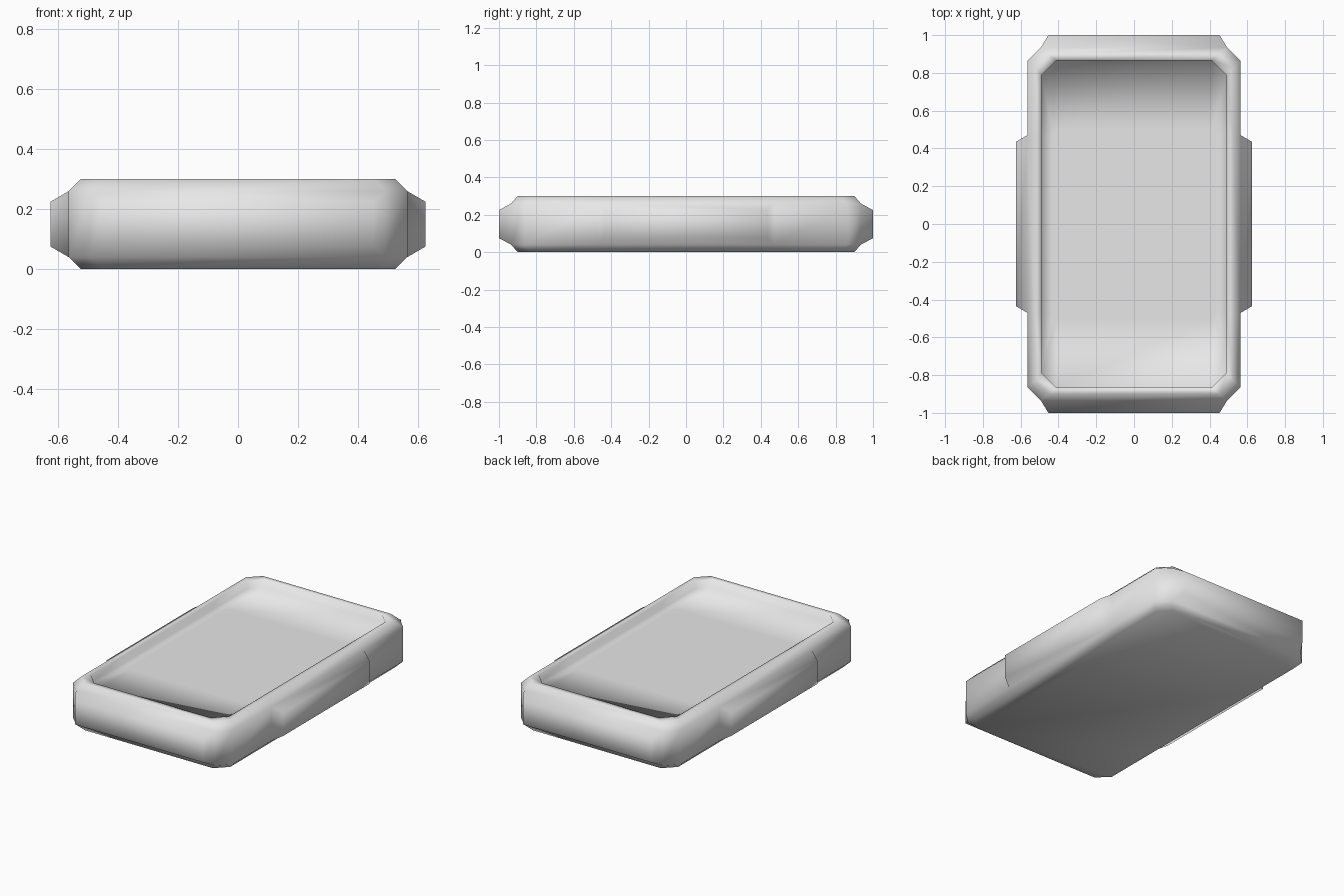
import bpy
import bmesh

cube = bpy.data.objects.get("Cube")
if cube:
    bpy.data.objects.remove(cube)

grey = bpy.data.materials.new("light_grey")
grey.use_nodes = True
grey.diffuse_color = (0.8, 0.8, 0.8, 1)
grey.node_tree.nodes["Principled BSDF"].inputs["Base Color"].default_value = (0.8, 0.8, 0.8, 1)

bm = bmesh.new()
SPLIT = 0.47


def ring(hx, hy, cut, z, split=SPLIT):
    """Rectangle with cut corners and two extra points on each long side."""
    half = [(hx, -split), (hx, split), (hx, hy - cut), (hx - cut, hy), (cut - hx, hy), (-hx, hy - cut)]
    pts = half + [(-x, -y) for x, y in half]
    # the second half repeats the long side points in order
    return [bm.verts.new((x, y, z)) for x, y in pts]


def bridge(a, b):
    n = len(a)
    return [bm.faces.new((a[i], a[(i + 1) % n], b[(i + 1) % n], b[i])) for i in range(n)]


# Chamfered shell, rim and recess walls
rings = [
    ring(0.525, 0.90, 0.072, 0.0),
    ring(0.565, 0.935, 0.072, 0.04),
    ring(0.565, 0.935, 0.072, 0.26),
    ring(0.525, 0.90, 0.072, 0.30),
    ring(0.49, 0.865, 0.078, 0.30),
    ring(0.49, 0.865, 0.078, 0.25),
    ring(0.43, 0.50, 0.02, 0.25, 0.45),
]
strips = [bridge(a, b) for a, b in zip(rings, rings[1:])]
bm.faces.new(rings[-1])
bm.faces.new(rings[0][::-1])

# Tapered pads pushed out of the two ends and the middle of the two sides
for face in list(strips[1]):
    c = face.calc_center_median()
    is_side = abs(c.y) < 0.01
    is_end = abs(c.x) < 0.01
    if not (is_side or is_end):
        continue
    out = bmesh.ops.extrude_discrete_faces(bm, faces=[face])["faces"][0]
    for v in out.verts:
        v.co.z += 0.035 if v.co.z < 0.15 else -0.035
        if is_side:
            v.co.x = 0.625 if v.co.x > 0 else -0.625
            v.co.y += -0.035 if v.co.y > 0 else 0.035
        else:
            v.co.y = 1.0 if v.co.y > 0 else -1.0
            v.co.x += -0.04 if v.co.x > 0 else 0.04

bmesh.ops.recalc_face_normals(bm, faces=bm.faces)
for f in bm.faces:
    f.smooth = True
mesh = bpy.data.meshes.new("tray")
bm.to_mesh(mesh)
bm.free()
mesh.materials.append(grey)
tray = bpy.data.objects.new("tray", mesh)
bpy.context.collection.objects.link(tray)
